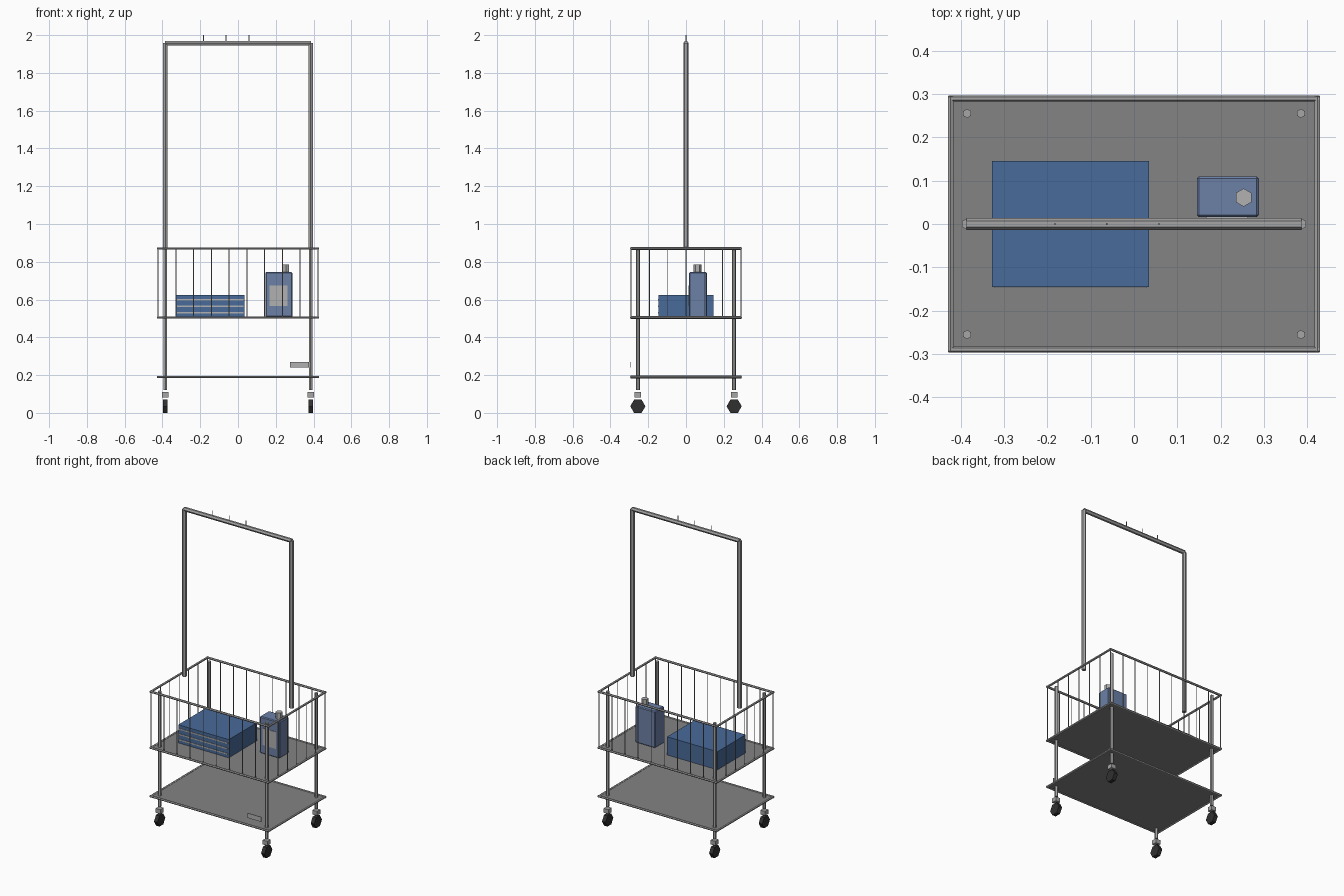
import bpy
import bmesh
from math import radians
from mathutils import Matrix, Vector

cube = bpy.data.objects.get("Cube")
if cube:
    bpy.data.objects.remove(cube, do_unlink=True)


def material(name, rgb):
    mat = bpy.data.materials.new(name)
    mat.use_nodes = True
    colour = (*rgb, 1.0)
    mat.diffuse_color = colour
    mat.node_tree.nodes["Principled BSDF"].inputs["Base Color"].default_value = colour
    return mat


metal = material("light metal", (0.38, 0.38, 0.38))
shelf_grey = material("shelf grey", (0.23, 0.23, 0.23))
rubber = material("black rubber", (0.03, 0.03, 0.03))
linen_blue = material("linen blue", (0.065, 0.145, 0.32))
bottle_blue = material("bottle blue", (0.15, 0.22, 0.39))
pale = material("pale grey", (0.44, 0.44, 0.44))

TURN = {
    "X": Matrix.Rotation(radians(90), 4, "Y"),
    "Y": Matrix.Rotation(radians(90), 4, "X"),
    "Z": Matrix.Identity(4),
}


def add_rod(bm, centre, axis, length, radius, sides=6):
    bmesh.ops.create_cone(bm, cap_ends=True, segments=sides,
                          radius1=radius, radius2=radius, depth=length,
                          matrix=Matrix.Translation(centre) @ TURN[axis])


def add_box(bm, low, high):
    low, high = Vector(low), Vector(high)
    scale = Matrix.Diagonal((*(high - low), 1.0))
    bmesh.ops.create_cube(bm, size=1.0,
                          matrix=Matrix.Translation((low + high) / 2) @ scale)


def finish(bm, name, mat):
    mesh = bpy.data.meshes.new(name)
    bm.to_mesh(mesh)
    bm.free()
    mesh.materials.append(mat)
    obj = bpy.data.objects.new(name, mesh)
    bpy.context.collection.objects.link(obj)
    return obj


def rod(name, mat, *args):
    bm = bmesh.new()
    add_rod(bm, *args)
    return finish(bm, name, mat)


def box(name, mat, low, high):
    bm = bmesh.new()
    add_box(bm, low, high)
    return finish(bm, name, mat)


HALF_X, HALF_Y = 0.423, 0.29
POST_X, POST_Y = 0.385, 0.255
LOWER, FLOOR, RIM = 0.19, 0.505, 0.87
TOP = 1.957

# Shelf panels
for name, z in (("lower_shelf", LOWER), ("basket_floor", FLOOR)):
    box(name, shelf_grey, (-HALF_X, -HALF_Y, z - 0.002), (HALF_X, HALF_Y, z + 0.002))

# Rectangular rails around both shelves and the basket rim
for name, z in (("lower_rail", LOWER), ("floor_rail", FLOOR), ("rim_rail", RIM)):
    bm = bmesh.new()
    for s in (-1, 1):
        add_rod(bm, (0, s * HALF_Y, z), "X", 2 * HALF_X + 0.01, 0.007)
        add_rod(bm, (s * HALF_X, 0, z), "Y", 2 * HALF_Y + 0.01, 0.007)
    finish(bm, name, metal)

# Basket wires
bm = bmesh.new()
mid, height = (FLOOR + RIM) / 2, RIM - FLOOR
for s in (-1, 1):
    for i in range(10):
        x = -HALF_X + 2 * HALF_X * i / 9
        add_rod(bm, (x, s * HALF_Y, mid), "Z", height, 0.0025)
    for i in range(1, 6):
        y = -HALF_Y + 2 * HALF_Y * i / 6
        add_rod(bm, (s * HALF_X, y, mid), "Z", height, 0.0025)
finish(bm, "basket_wires", metal)

# Corner posts with casters
for x, side in ((-POST_X, "right"), (POST_X, "left")):
    for y, end in ((-POST_Y, "front"), (POST_Y, "back")):
        tag = f"{end}_{side}"
        rod(f"post_{tag}", metal, (x, y, (0.12 + RIM) / 2), "Z", RIM - 0.12, 0.0105)
        box(f"caster_mount_{tag}", metal,
            (x - 0.017, y - 0.017, 0.082), (x + 0.017, y + 0.017, 0.11))
        rod(f"wheel_{tag}", rubber, (x, y, 0.035), "X", 0.025, 0.04)

# Tall hanging frame
for s, side in ((-1, "right"), (1, "left")):
    rod(f"upright_{side}", metal, (s * POST_X, 0, (RIM + TOP) / 2), "Z", TOP - RIM, 0.0135)
rod("hanging_bar", metal, (0, 0, TOP), "X", 2 * POST_X + 0.004, 0.0135)
for i, x in enumerate((-0.182, -0.063, 0.058)):
    rod(f"hook_{i + 1}", metal, (x, 0, 1.98), "Z", 0.04, 0.0025)

# Folded linen stack with pale fold lines on the front
box("linen_stack", linen_blue, (-0.328, -0.145, FLOOR + 0.002), (0.035, 0.145, 0.625))
bm = bmesh.new()
for z in (0.53, 0.565, 0.6):
    add_box(bm, (-0.322, -0.148, z - 0.004), (0.029, -0.144, z + 0.004))
finish(bm, "fold_lines", pale)

# Bottle with label and cap
bottle = box("bottle", bottle_blue, (0.145, 0.016, FLOOR + 0.002), (0.288, 0.11, 0.745))
bevel = bottle.modifiers.new("soft_edges", "BEVEL")
bevel.width = 0.005
bevel.segments = 1
box("bottle_label", pale, (0.166, 0.013, 0.565), (0.263, 0.018, 0.675))
rod("bottle_cap", pale, (0.253, 0.061, 0.764), "Z", 0.042, 0.021)

# Small blank plate at the front
box("front_plate", pale, (0.275, -0.297, 0.239), (0.375, -0.293, 0.27))
